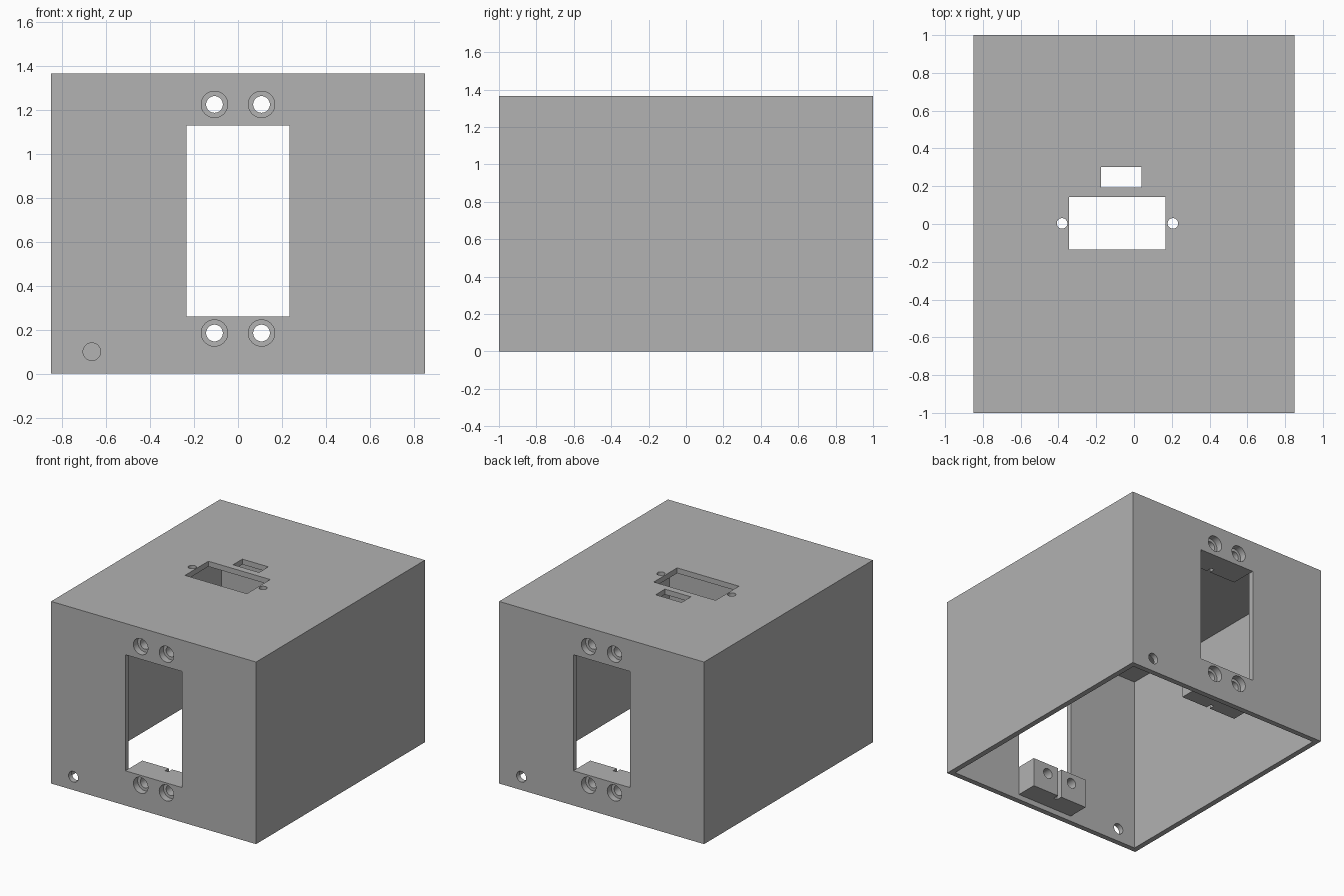
import bpy
import bmesh
from math import pi
from mathutils import Matrix, Vector

default = bpy.data.objects.get("Cube")
if default:
    bpy.data.objects.remove(default, do_unlink=True)

W, D, H, T = 0.85, 1.0, 1.365, 0.04      # half width, half depth, height, wall
WIN_X, WIN_LOW, WIN_HIGH = 0.234, 0.26, 1.13

grey = bpy.data.materials.new("plain grey")
grey.use_nodes = True
color = (0.445, 0.445, 0.445, 1)
grey.diffuse_color = color
grey.node_tree.nodes["Principled BSDF"].inputs["Base Color"].default_value = color


def finish(bm, name):
    mesh = bpy.data.meshes.new(name)
    bm.to_mesh(mesh)
    bm.free()
    mesh.materials.append(grey)
    obj = bpy.data.objects.new(name, mesh)
    bpy.context.collection.objects.link(obj)
    return obj


def box(name, low, high):
    low, high = Vector(low), Vector(high)
    bm = bmesh.new()
    bmesh.ops.create_cube(bm, size=1, matrix=Matrix.Translation((low + high) / 2)
                          @ Matrix.Diagonal((*(high - low), 1)))
    return finish(bm, name)


def rod(name, center, radius, length, axis):
    turn = Matrix.Rotation(pi / 2, 4, "X") if axis == "Y" else Matrix()
    bm = bmesh.new()
    bmesh.ops.create_cone(bm, cap_ends=True, segments=40, radius1=radius, radius2=radius,
                          depth=length, matrix=Matrix.Translation(center) @ turn)
    return finish(bm, name)


def combine(target, tool, operation="DIFFERENCE"):
    mod = target.modifiers.new(tool.name, "BOOLEAN")
    mod.operation, mod.solver, mod.object = operation, "EXACT", tool
    bpy.context.view_layer.objects.active = target
    bpy.ops.object.modifier_apply(modifier=mod.name)
    bpy.data.objects.remove(tool, do_unlink=True)


# Shell, open at the bottom
case = box("enclosure", (-W, -D, 0), (W, D, H))
combine(case, box("cavity", (T - W, T - D, -0.2), (W - T, D - T, H - T)))

# Screw blocks inside the front and back walls, above and below the windows
for side in (-1, 1):
    for low, high in ((0.04, WIN_LOW), (WIN_HIGH, H - T / 2)):
        ys = sorted((side * (D - T / 2), side * 0.8))
        combine(case, box("screw_block", (-WIN_X, ys[0], low), (WIN_X, ys[1], high)), "UNION")

# Windows through front and back
for side in (-1, 1):
    ys = sorted((side * (D + 0.1), side * (D - T - 0.005)))
    combine(case, box("window", (-WIN_X, ys[0], WIN_LOW), (WIN_X, ys[1], WIN_HIGH)))

for side in (-1, 1):
    # Counterbored screw holes
    for x in (-0.107, 0.107):
        for z in (0.185, 1.225):
            combine(case, rod("screw_hole", (x, side * 0.9, z), 0.038, 0.4, "Y"))
            combine(case, rod("counterbore", (x, side * (D + 0.05), z), 0.06, 0.2, "Y"))
    # Slots in the inner faces of the screw blocks
    ys = sorted((side * 0.7, side * 0.845))
    for low, high in ((0.0, 0.3), (1.1, H - T)):
        combine(case, box("slot", (-0.014, ys[0], low), (0.014, ys[1], high)))
    # Cable hole near the lower corner
    combine(case, rod("cable_hole", (side * 0.665, side * D, 0.1), 0.04, 0.3, "Y"))

# Openings in the top
combine(case, box("large_opening", (-0.345, -0.135, 1.2), (0.168, 0.142, 1.5)))
combine(case, box("small_opening", (-0.175, 0.192, 1.2), (0.04, 0.302, 1.5)))
for x in (-0.381, 0.206):
    combine(case, rod("top_screw_hole", (x, 0.003, H), 0.028, 0.3, "Z"))

# Smooth hole walls, sharp edges
bpy.ops.object.select_all(action="DESELECT")
case.select_set(True)
bpy.context.view_layer.objects.active = case
bpy.ops.object.shade_smooth_by_angle(angle=pi / 6)
